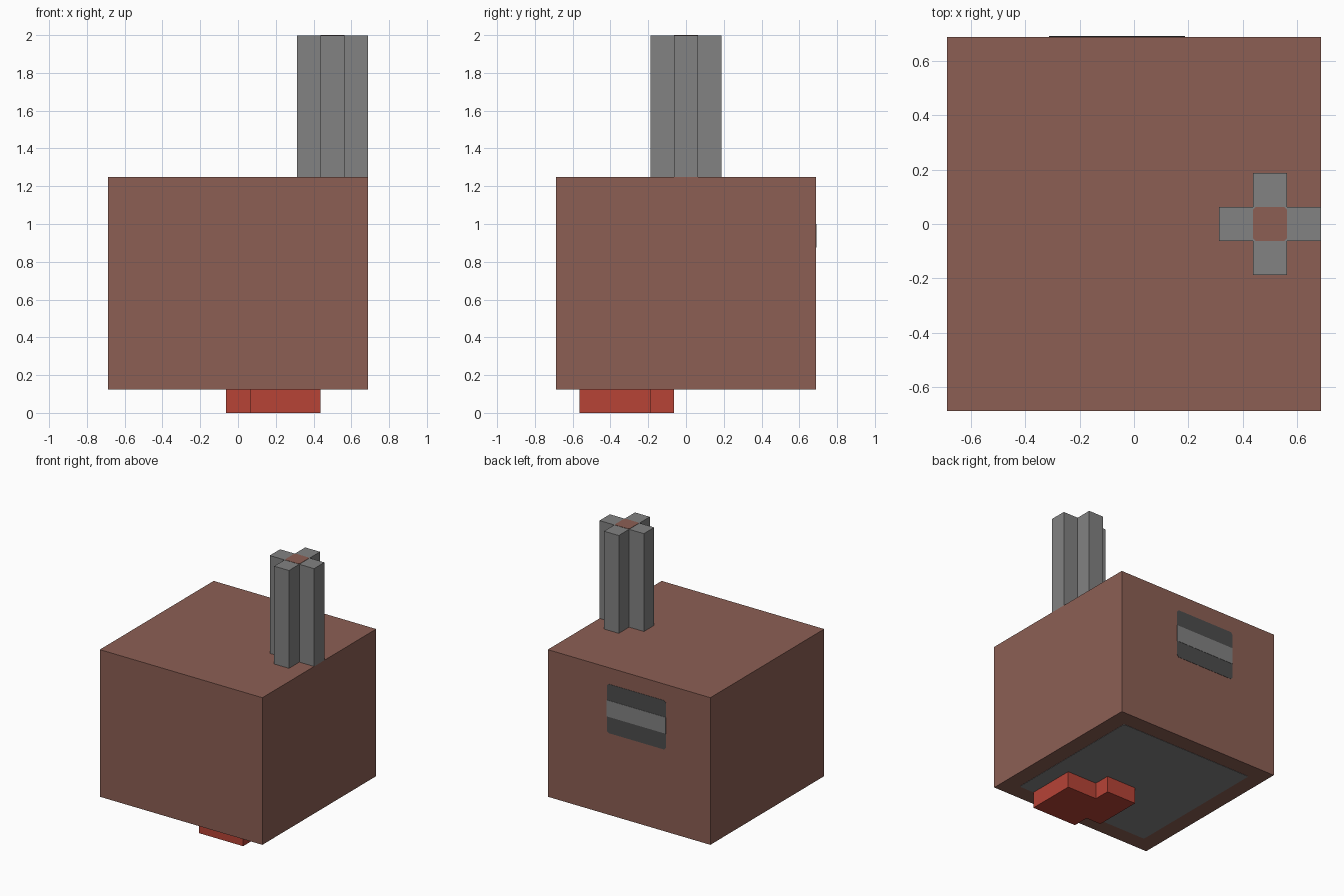
import bpy
import bmesh
from mathutils import Vector

old = bpy.data.objects.get("Cube")
if old:
    bpy.data.objects.remove(old, do_unlink=True)

U = 0.0625      # layout unit
HALF = 11 * U   # half width of the body
THIN = 0.002    # thickness of painted plates


def material(name, rgb):
    """Flat material from 0-255 sRGB values."""
    linear = [((c / 255 + 0.055) / 1.055) ** 2.4 for c in rgb]
    m = bpy.data.materials.new(name)
    m.use_nodes = True
    m.diffuse_color = (*linear, 1)
    bsdf = m.node_tree.nodes["Principled BSDF"]
    bsdf.inputs["Base Color"].default_value = (*linear, 1)
    bsdf.inputs["Roughness"].default_value = 0.9
    return m


brown = material("brown", (140, 95, 84))
grey = material("grey", (130, 130, 130))
dark = material("dark grey", (77, 77, 77))
red = material("red", (183, 67, 54))


def prism(name, outline, depth, mat):
    """Extrude a closed outline of 3D points along the depth vector."""
    bm = bmesh.new()
    face = bm.faces.new([bm.verts.new(p) for p in outline])
    new = bmesh.ops.extrude_face_region(bm, geom=[face])["geom"]
    verts = [g for g in new if isinstance(g, bmesh.types.BMVert)]
    bmesh.ops.translate(bm, verts=verts, vec=Vector(depth))
    bmesh.ops.recalc_face_normals(bm, faces=bm.faces)
    mesh = bpy.data.meshes.new(name)
    bm.to_mesh(mesh)
    bm.free()
    mesh.materials.append(mat)
    ob = bpy.data.objects.new(name, mesh)
    bpy.context.collection.objects.link(ob)
    return ob


def clipped(a0, a1, b0, b1, cut):
    """Rectangle with small cut corners."""
    return [(a0 + cut, b0), (a1 - cut, b0), (a1, b0 + cut), (a1, b1 - cut),
            (a1 - cut, b1), (a0 + cut, b1), (a0, b1 - cut), (a0, b0 + cut)]


def flat(points, z):
    return [(x, y, z) for x, y in points]


# Main body block
square = [(-HALF, -HALF), (HALF, -HALF), (HALF, HALF), (-HALF, HALF)]
prism("body", flat(square, 2 * U), (0, 0, 18 * U), brown)

# Cross-shaped chimney, flush with the +x side, with a brown centre on top
arm = [(3, -1), (3, 1), (1, 1), (1, 3), (-1, 3), (-1, 1),
       (-3, 1), (-3, -1), (-1, -1), (-1, -3), (1, -3), (1, -1)]
cross = [((8 + x) * U, y * U) for x, y in arm]
prism("chimney", flat(cross, 20 * U), (0, 0, 12 * U - THIN), grey)
core = clipped(7 * U, 9 * U, -U, U, 0.01)
prism("chimney_core", flat(core, 2 - THIN), (0, 0, THIN), brown)

# Stepped red foot under the body
steps = [(7, -9), (7, -3), (3, -3), (3, -1), (-1, -1), (-1, -7), (1, -7), (1, -9)]
prism("foot", flat([(x * U, y * U) for x, y in steps], 0), (0, 0, 2 * U), red)

# Grey panel on the underside
panel = clipped(-9 * U, 9 * U, -9 * U, 9 * U, 0.01)
prism("bottom_panel", flat(panel, 2 * U), (0, 0, -THIN), grey)

# Striped vent on the back: dark plate with a lighter band across it
vent = clipped(-5 * U, 3 * U, 12 * U, 18 * U, 0.015)
prism("vent", [(x, HALF, z) for x, z in vent], (0, THIN, 0), dark)
band = clipped(-5 * U, 3 * U, 14 * U, 16 * U, 0)
band = [band[i] for i in (0, 2, 4, 6)]
prism("vent_band", [(x, HALF, z) for x, z in band], (0, 2 * THIN, 0), grey)
